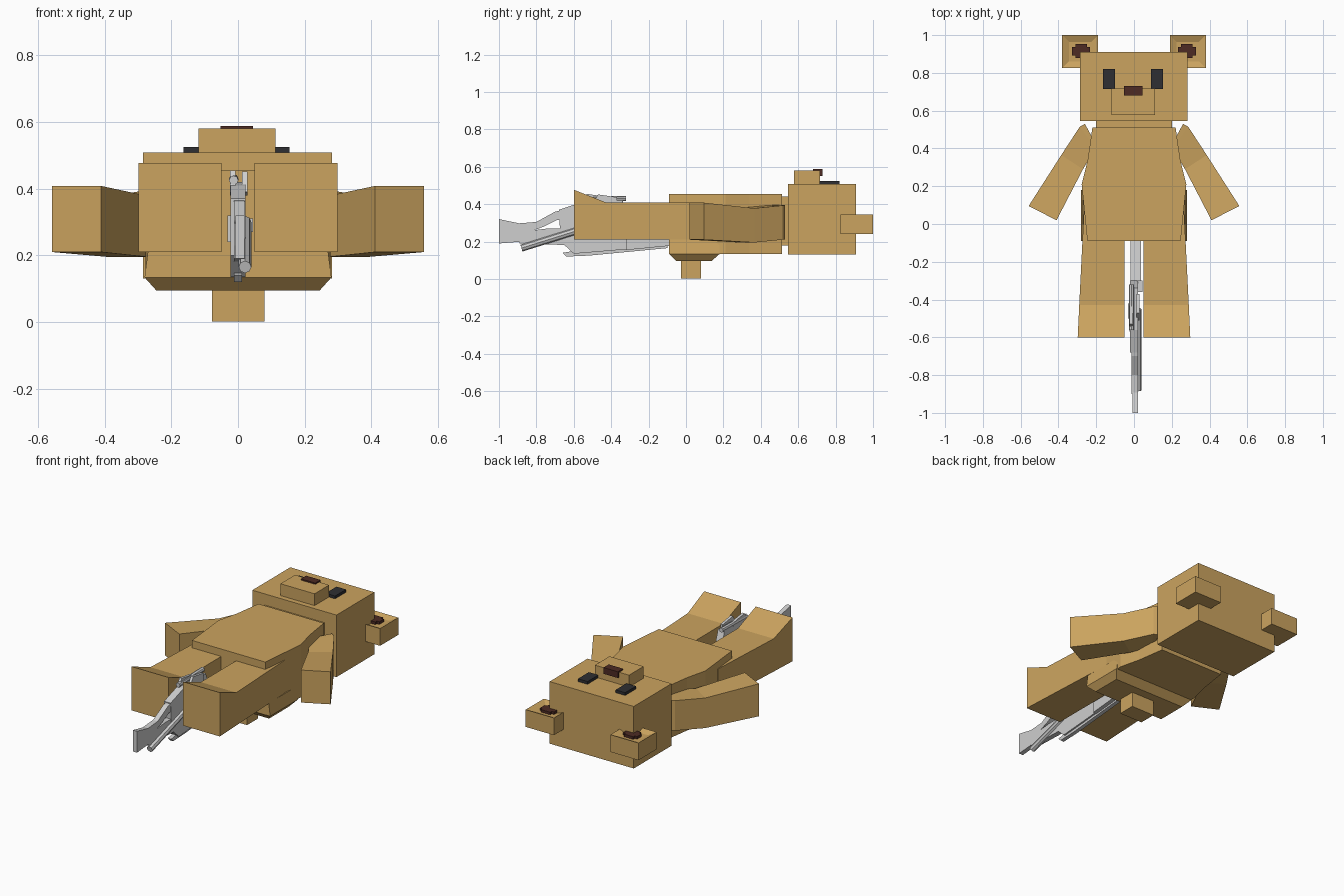
import bpy, bmesh
from mathutils import Vector

old = bpy.data.objects.get("Cube")
if old:
    bpy.data.objects.remove(old, do_unlink=True)


def material(name, rgb):
    m = bpy.data.materials.new(name)
    m.use_nodes = True
    m.diffuse_color = (*rgb, 1)
    m.node_tree.nodes["Principled BSDF"].inputs["Base Color"].default_value = (*rgb, 1)
    return m


FUR = material("tan fur", (0.60, 0.37, 0.115))
BLACK = material("eye black", (0.028, 0.028, 0.032))
BROWN = material("dark brown", (0.075, 0.024, 0.017))
STEEL = material("light grey metal", (0.62, 0.62, 0.62))


def finish(name, bm, mat):
    bmesh.ops.recalc_face_normals(bm, faces=bm.faces)
    me = bpy.data.meshes.new(name)
    bm.to_mesh(me)
    bm.free()
    me.materials.append(mat)
    ob = bpy.data.objects.new(name, me)
    bpy.context.scene.collection.objects.link(ob)
    return ob


def loft(name, rings, mat):
    """Skin a row of matching rings and cap both ends."""
    bm = bmesh.new()
    loops = [[bm.verts.new(p) for p in ring] for ring in rings]
    n = len(loops[0])
    for a, b in zip(loops, loops[1:]):
        for i in range(n):
            j = (i + 1) % n
            bm.faces.new((a[i], a[j], b[j], b[i]))
    bm.faces.new(loops[0])
    bm.faces.new(loops[-1])
    return finish(name, bm, mat)


def rect(x0, x1, y0, y1, z):
    return [(x0, y0, z), (x1, y0, z), (x1, y1, z), (x0, y1, z)]


def box(name, x, y, z, mat):
    return loft(name, [rect(*x, *y, z[0]), rect(*x, *y, z[1])], mat)


def side_plate(name, profile, x0, x1, mat=STEEL):
    """Extrude a (y, z) profile across x."""
    return loft(name, [[(x, y, z) for y, z in profile] for x in (x0, x1)], mat)


def rod(name, a, b, r, sides=8):
    a, b = Vector(a), Vector(b)
    bm = bmesh.new()
    bmesh.ops.create_cone(bm, cap_ends=True, segments=sides, radius1=r, radius2=r,
                          depth=(b - a).length)
    turn = (b - a).to_track_quat('Z', 'Y').to_matrix()
    bmesh.ops.rotate(bm, verts=bm.verts, matrix=turn)
    bmesh.ops.translate(bm, verts=bm.verts, vec=(a + b) / 2)
    return finish(name, bm, STEEL)


# Head, snout and nose
box("head", (-0.285, 0.282), (0.545, 0.91), (0.13, 0.508), FUR)
box("snout", (-0.118, 0.112), (0.577, 0.717), (0.45, 0.58), FUR)
box("nose", (-0.052, 0.045), (0.68, 0.73), (0.55, 0.588), BROWN)

# Torso, neck, hips and tail
half = [(0.22, 0.512), (0.245, 0.34), (0.277, 0.21), (0.247, -0.09)]
outline = half + [(-x, y) for x, y in reversed(half)]
loft("torso", [[(x, y, z) for x, y in outline] for z in (0.133, 0.455)], FUR)
box("neck", (-0.2, 0.2), (0.5, 0.56), (0.18, 0.44), FUR)
loft("hips", [rect(-0.245, 0.245, -0.05, 0.135, 0.095),
              rect(-0.28, 0.28, -0.09, 0.18, 0.134),
              rect(-0.27, 0.27, -0.09, 0.18, 0.21)], FUR)
box("tail", (-0.078, 0.08), (-0.027, 0.08), (0.002, 0.11), FUR)


def ear(name, s):
    ob = box(name, sorted((s * 0.19, s * 0.38)), (0.825, 1.0), (0.24, 0.345), FUR)
    # Sloping hollow in the top
    bm = bmesh.new()
    bm.from_mesh(ob.data)
    top = [f for f in bm.faces if f.normal.z > 0.9]
    bmesh.ops.inset_individual(bm, faces=top, thickness=0.05, depth=-0.015)
    bm.to_mesh(ob.data)
    bm.free()


for side, s in (("left", 1), ("right", -1)):
    ear(side + "_ear", s)
    # Stepped inner ear patch
    for part, dx, dy in (("wide", 0.047, 0.022), ("tall", 0.031, 0.037)):
        box(f"{side}_inner_ear_{part}", sorted((s * (0.28 - dx), s * (0.28 + dx))),
            (0.915 - dy, 0.915 + dy), (0.32, 0.346), BROWN)
    box(side + "_eye", (s * 0.127 - 0.037, s * 0.127 + 0.027), (0.715, 0.82),
        (0.5, 0.525), BLACK)

    # Leg sections from foot to hip
    loft(side + "_leg", [
        [(s * 0.05, y, z0), (s * xo, y, z0), (s * xo, y, z1), (s * 0.05, y, z1)]
        for y, xo, z0, z1 in ((-0.6, 0.298, 0.21, 0.477), (-0.43, 0.29, 0.21, 0.41),
                              (0.07, 0.265, 0.21, 0.41))], FUR)

    # Arm sections from shoulder to hand
    loft(side + "_arm", [
        [(s * xi, yi, z0), (s * xo, yo, z0), (s * xo, yo, z1), (s * xi, yi, z1)]
        for xi, yi, xo, yo, z0, z1 in (
            (0.20, 0.42, 0.26, 0.53, 0.21, 0.395),
            (0.205, 0.40, 0.287, 0.515, 0.21, 0.393),
            (0.27, 0.29, 0.385, 0.365, 0.195, 0.378),
            (0.41, 0.02, 0.558, 0.095, 0.21, 0.408))], FUR)

# Rifle stock with a thumb hole
side_plate("stock_butt", [(-1, 0.32), (-1, 0.19), (-0.88, 0.2), (-0.88, 0.295)],
           -0.008, 0.02)
side_plate("stock_comb", [(-0.9, 0.297), (-0.8, 0.305), (-0.7, 0.36), (-0.56, 0.39),
                          (-0.56, 0.33), (-0.69, 0.315), (-0.76, 0.28), (-0.9, 0.23)],
           -0.012, 0.02)
side_plate("stock_lower", [(-0.9, 0.25), (-0.74, 0.27), (-0.66, 0.27), (-0.6, 0.3),
                           (-0.6, 0.18), (-0.89, 0.19)], -0.012, 0.02)
rod("stock_tube", (0.021, -0.88, 0.165), (0.021, -0.45, 0.3), 0.019)

# Receiver, barrel and fittings
side_plate("receiver", [(-0.68, 0.37), (-0.56, 0.41), (-0.34, 0.42), (-0.3, 0.3),
                        (-0.3, 0.16), (-0.6, 0.135), (-0.67, 0.2)], -0.022, 0.022)
side_plate("handguard", [(-0.32, 0.29), (-0.06, 0.26), (-0.06, 0.18), (-0.32, 0.155)],
           -0.018, 0.036)
side_plate("lower_rail", [(-0.66, 0.14), (-0.64, 0.12), (-0.52, 0.125), (-0.1, 0.165),
                          (-0.1, 0.18), (-0.6, 0.15)], -0.012, 0.012)
rod("barrel", (0, -0.3, 0.2), (0, 0.1, 0.22), 0.014)
rod("scope", (-0.013, -0.56, 0.425), (-0.013, -0.32, 0.43), 0.014)
for name, x, y, top in (("rear_sight", -0.016, -0.53, 0.455), ("front_sight", 0.02, -0.47, 0.452)):
    side_plate(name, [(y - 0.04, 0.39), (y, top), (y + 0.1, top - 0.015), (y + 0.1, 0.38)],
               x - 0.008, x + 0.008)
box("bolt", (0.015, 0.045), (-0.36, -0.3), (0.27, 0.31), STEEL)
box("selector", (-0.032, -0.015), (-0.5, -0.42), (0.24, 0.32), STEEL)
